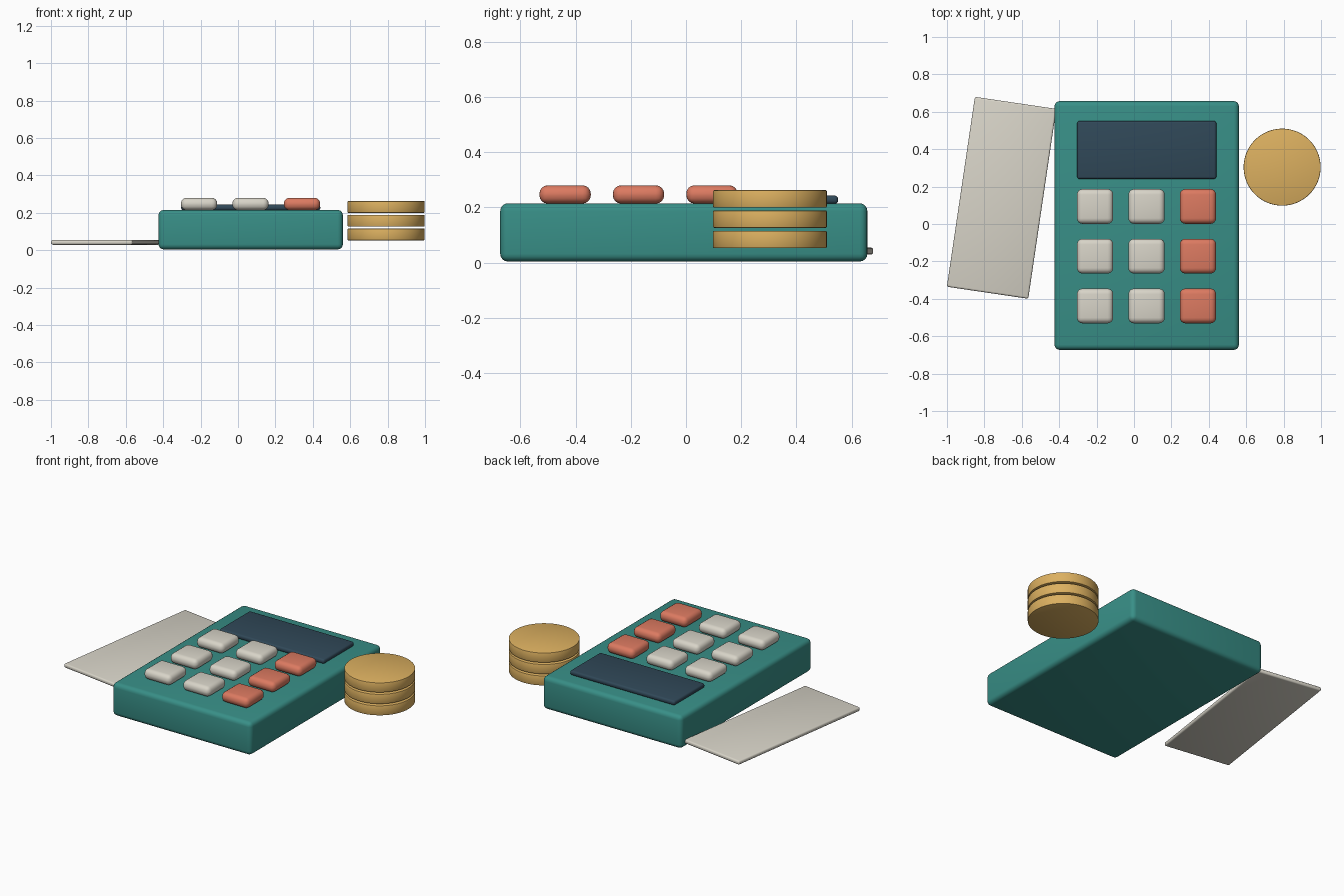
import bpy
import math

if "Cube" in bpy.data.objects:
    bpy.data.objects.remove(bpy.data.objects["Cube"])


def material(name, r, g, b):
    """Flat colour given as 0-255 screen values, stored as linear."""
    def lin(c):
        c /= 255
        return c / 12.92 if c <= 0.04045 else ((c + 0.055) / 1.055) ** 2.4
    m = bpy.data.materials.new(name)
    m.diffuse_color = (lin(r), lin(g), lin(b), 1)
    m.use_nodes = True
    m.node_tree.nodes["Principled BSDF"].inputs["Base Color"].default_value = m.diffuse_color
    return m


TEAL = material("teal plastic", 56, 143, 135)
NAVY = material("dark navy glass", 48, 72, 88)
CREAM = material("warm cream", 216, 212, 200)
CORAL = material("coral red", 220, 122, 97)
GOLD = material("coin gold", 220, 176, 96)


def finish(name, mat, bevel, segments):
    """Name, colour, bevel and smooth the active object."""
    ob = bpy.context.object
    ob.name = ob.data.name = name
    ob.data.materials.append(mat)
    mod = ob.modifiers.new("rounded edges", 'BEVEL')
    mod.width = bevel
    mod.segments = segments
    mod.limit_method = 'ANGLE'
    mod.angle_limit = math.radians(40)
    bpy.ops.object.modifier_apply(modifier=mod.name)
    bpy.ops.object.shade_smooth_by_angle(angle=math.radians(35))
    return ob


def block(name, x, y, z0, z1, width, depth, mat, bevel, segments=4, turn=0.0):
    """Rounded box from z0 to z1, centred on x, y."""
    bpy.ops.mesh.primitive_cube_add(size=1, location=(x, y, (z0 + z1) / 2))
    ob = bpy.context.object
    ob.scale = (width, depth, z1 - z0)
    bpy.ops.object.transform_apply(location=False, rotation=False, scale=True)
    ob.rotation_euler.z = turn
    return finish(name, mat, bevel, segments)


# Calculator case and display
block("case", 0.068, -0.008, 0.004, 0.215, 0.986, 1.33, TEAL, 0.028)
block("display", 0.068, 0.396, 0.213, 0.243, 0.744, 0.31, NAVY, 0.012, 3)

# Keypad: right-hand column is coral
for row in range(3):
    for col in range(3):
        block(f"key_{row + 1}_{col + 1}", -0.208 + 0.275 * col, 0.094 - 0.266 * row,
              0.214, 0.28, 0.194, 0.186, CORAL if col == 2 else CREAM, 0.03)

# Paper slip tucked beside the case
block("paper_slip", -0.708, 0.14, 0.029, 0.055, 0.44, 1.026, CREAM, 0.01, 3,
      turn=math.radians(-8.4))

# Stack of coins
for i in range(3):
    bpy.ops.mesh.primitive_cylinder_add(vertices=64, radius=0.206, depth=0.063,
                                        location=(0.792, 0.304, 0.084 + 0.0735 * i))
    finish(f"coin_{i + 1}", GOLD, 0.004, 2)
